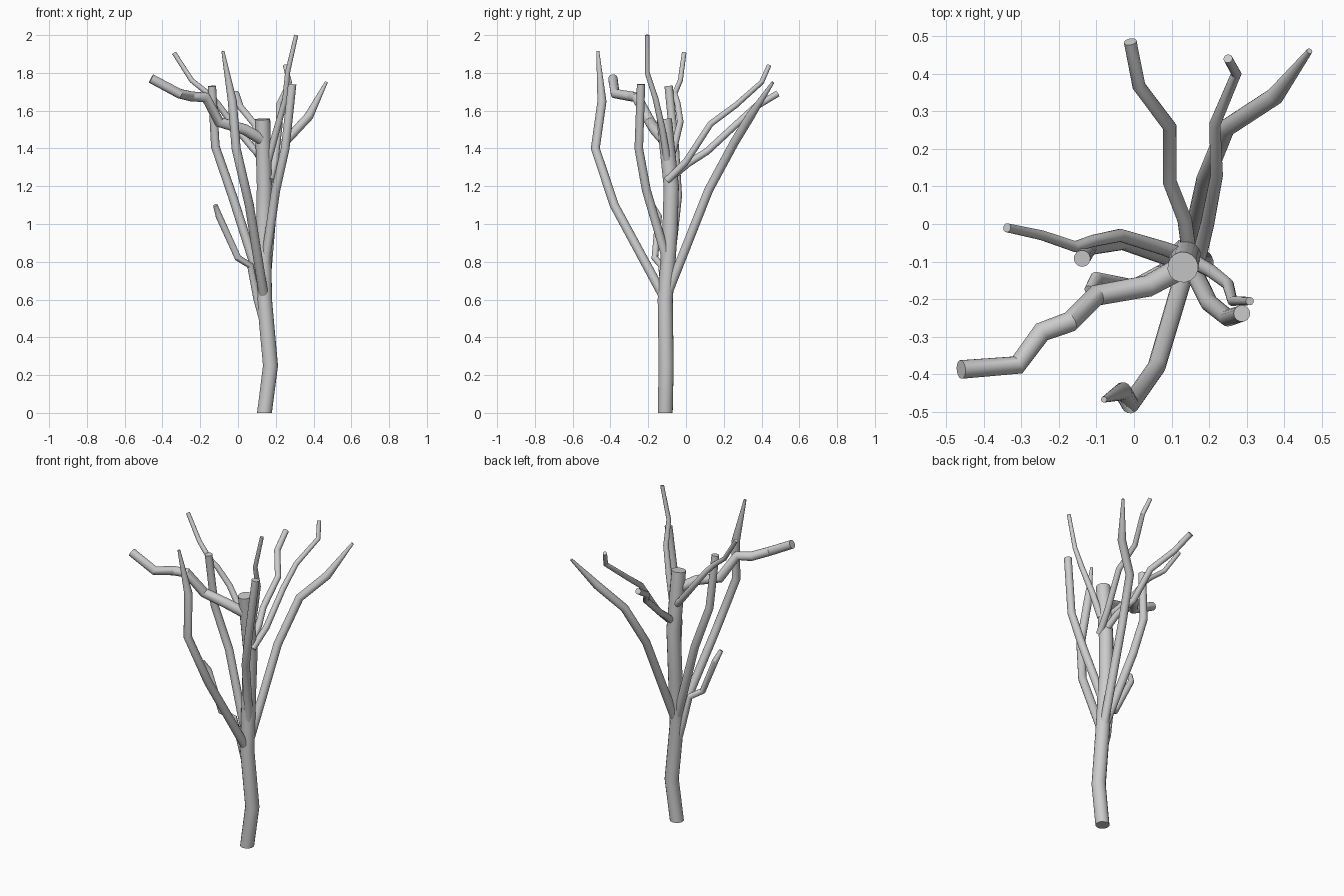
import bpy


def limb(name, points, r_base, r_tip, r_mid=None):
    """Tapered round tube with flat capped ends, along a path of straight segments."""
    curve = bpy.data.curves.new(name, 'CURVE')
    curve.dimensions = '3D'
    curve.bevel_depth = 1.0
    curve.bevel_resolution = 6
    curve.use_fill_caps = True
    spline = curve.splines.new('POLY')
    spline.points.add(len(points) - 1)
    last = len(points) - 1
    for i, (p, co) in enumerate(zip(spline.points, points)):
        p.co = (*co, 1)
        if r_mid is None:
            p.radius = r_base + (r_tip - r_base) * i / last
        else:
            p.radius = r_base if i == 0 else r_tip if i == last else r_mid
    obj = bpy.data.objects.new(name, curve)
    bpy.context.collection.objects.link(obj)
    bpy.ops.object.select_all(action='DESELECT')
    obj.select_set(True)
    bpy.context.view_layer.objects.active = obj
    bpy.ops.object.convert(target='MESH')
    bpy.ops.object.shade_smooth_by_angle()
    return bpy.context.view_layer.objects.active


# Trunk, with its foot flattened onto the ground
trunk = limb("trunk", [(.14, -.11, 0), (.172, -.105, .25), (.14, -.11, .6),
                       (.135, -.085, .95), (.14, -.078, 1.2), (.13, -.115, 1.555)], .04, .041)
for v in trunk.data.vertices:
    if v.co.z < .05:
        v.co.z = 0

# Main boughs leaving the trunk low down
limb("bough_right", [(.14, -.11, .65), (.15, -.11, .84), (.2, -.21, 1.18),
                     (.25, -.25, 1.4), (.287, -.238, 1.74)], .025, .022)
limb("bough_back_right", [(.14, -.11, .6), (.19, .12, 1.18), (.245, .255, 1.43),
                          (.375, .34, 1.57), (.467, .46, 1.75)], .025, .008, .024)
limb("bough_front", [(.14, -.11, .6), (.06, -.38, 1.1), (-.01, -.48, 1.4),
                     (-.03, -.445, 1.65), (-.08, -.467, 1.915)], .025, .008, .024)
limb("bough_left", [(.13, -.1, .65), (-.03, -.045, 1.15), (-.12, -.06, 1.41),
                    (-.138, -.092, 1.73)], .025, .022)
limb("bough_low_left", [(.13, -.11, .5), (.1, -.11, .6), (.065, -.13, .78), (0, -.165, .82),
                        (-.1, -.145, 1.04), (-.12, -.175, 1.1)], .02, .012, .018)

# Upper branches leaving the trunk near its top
limb("branch_left_heavy", [(.12, -.12, 1.45), (.037, -.165, 1.5), (-.1, -.19, 1.54),
                           (-.17, -.26, 1.67), (-.245, -.287, 1.675), (-.31, -.375, 1.69),
                           (-.46, -.387, 1.77)], .03, .025)
limb("branch_left_thin", [(.12, -.08, 1.36), (.08, -.065, 1.4), (-.037, -.03, 1.54),
                          (-.11, -.045, 1.64), (-.157, -.06, 1.69), (-.245, -.03, 1.76),
                          (-.338, -.01, 1.905)], .02, .012)
limb("branch_back_left", [(.15, -.1, 1.23), (.135, .01, 1.32), (.095, .112, 1.385),
                          (.095, .258, 1.52), (.013, .367, 1.62), (-.01, .485, 1.69)], .02, .017)
limb("branch_back_right", [(.17, -.1, 1.23), (.195, 0, 1.33), (.22, .13, 1.53),
                           (.215, .265, 1.63), (.272, .4, 1.75), (.25, .44, 1.84)], .02, .012)
limb("branch_right_thin", [(.16, -.1, 1.34), (.205, -.125, 1.5), (.25, -.16, 1.66),
                           (.262, -.205, 1.8), (.308, -.205, 2.0)], .02, .011)
